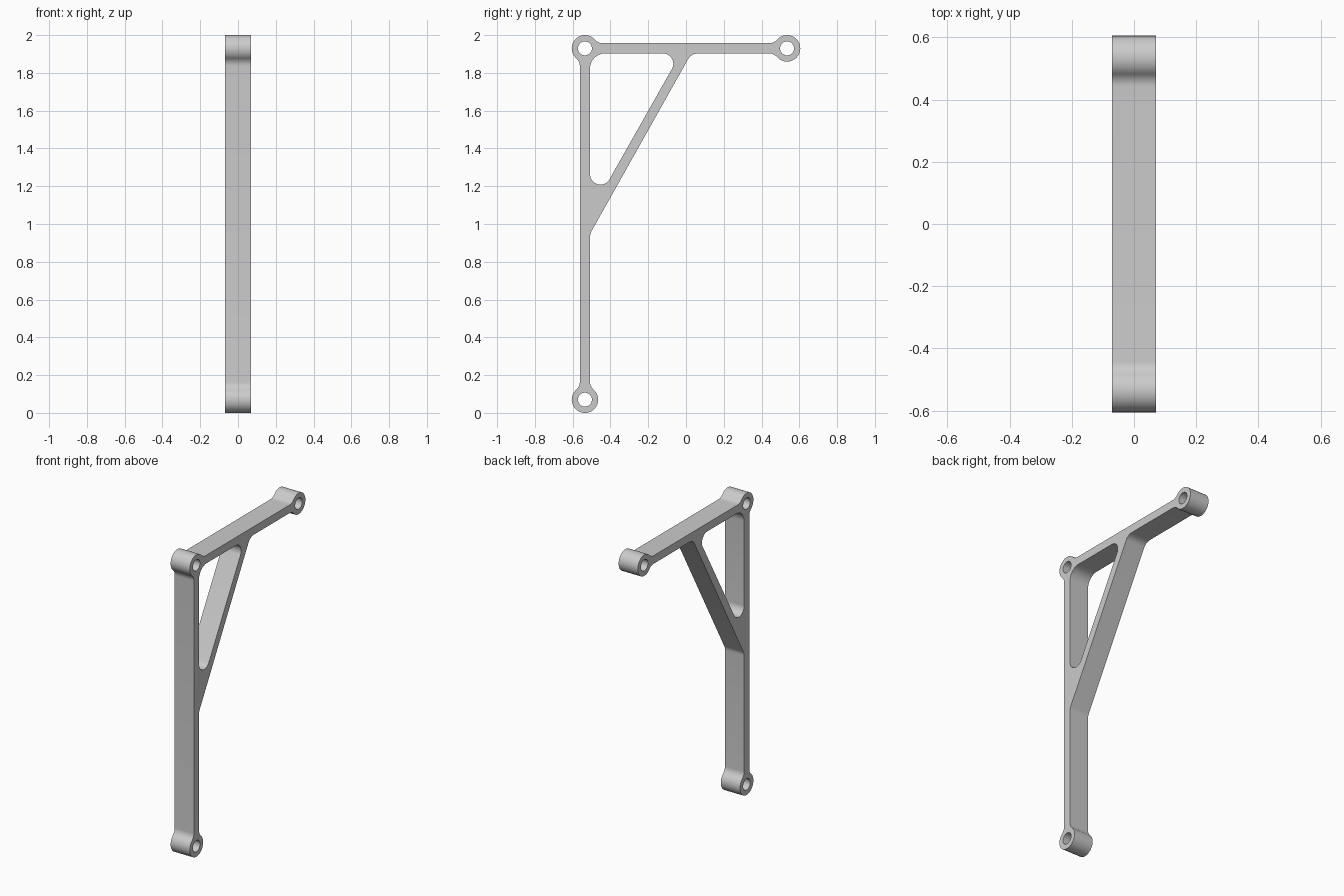
import bpy, bmesh
from math import atan2, cos, sin, radians, degrees, sqrt, ceil, tan
from mathutils import Matrix, Vector

cube = bpy.data.objects.get("Cube")
if cube:
    bpy.data.objects.remove(cube, do_unlink=True)

# Main sizes
HALF_WIDTH = 0.07     # half of the bracket's thickness along x
RING_R = 0.07         # outer radius of each eyelet
HOLE_R = 0.037
BAR = 0.027           # half of the bar thickness
NECK_R = 0.055        # fillet between eyelet and bar
REACH, LOW, HIGH = 0.535, 0.07, 1.93
INNER_Y = -REACH + BAR
UNDER_Z = HIGH - BAR
FOOT, CORNER, TIP = Vector((-REACH, LOW)), Vector((-REACH, HIGH)), Vector((REACH, HIGH))


def polar(c, r, deg):
    return c + r * Vector((cos(radians(deg)), sin(radians(deg))))


def arc(c, r, a0, a1):
    n = max(4, ceil(abs(a1 - a0) / 7.5))
    return [polar(c, r, a0 + (a1 - a0) * i / n) for i in range(n + 1)]


def eyelet(c, d_in, d_out):
    """Outline around an eyelet, between the bars at two directions, with necks."""
    side, dist = BAR + NECK_R, RING_R + NECK_R
    phi = degrees(atan2(side, sqrt(dist ** 2 - side ** 2)))
    return (arc(polar(c, dist, d_in + phi), NECK_R, d_in + 270, d_in + 180 + phi)
            + arc(c, RING_R, d_in + phi, d_out - phi)
            + arc(polar(c, dist, d_out - phi), NECK_R, d_out + 180 - phi, d_out + 90))


def fillet(before, corner, after, r):
    """Round one corner of a path."""
    u, v = (before - corner).normalized(), (after - corner).normalized()
    half = u.angle(v) / 2
    c = corner + (u + v).normalized() * (r / sin(half))
    start, end = corner + u * (r / tan(half)) - c, corner + v * (r / tan(half)) - c
    a0 = degrees(atan2(start.y, start.x))
    turn = (degrees(atan2(end.y, end.x)) - a0 + 180) % 360 - 180
    return arc(c, r, a0, a0 + turn)


# Outer outline: foot eyelet, brace, tip eyelet, corner eyelet
brace_low, brace_high = Vector((INNER_Y, 0.948)), Vector((0.028, UNDER_Z))
outline = (eyelet(FOOT, 90, 450)
           + fillet(Vector((INNER_Y, LOW)), brace_low, brace_high, 0.06)
           + fillet(brace_low, brace_high, Vector((REACH, UNDER_Z)), 0.06)
           + eyelet(TIP, 180, 540)
           + eyelet(CORNER, 0, 270))

# Triangular window with rounded corners
tri = [Vector((INNER_Y, UNDER_Z)), Vector((INNER_Y, 1.055)), Vector((-0.028, UNDER_Z))]
window = []
for i, r in enumerate((0.08, 0.055, 0.055)):
    window += fillet(tri[i - 1], tri[i], tri[(i + 1) % 3], r)

holes = [arc(c, HOLE_R, 0, 360) for c in (FOOT, CORNER, TIP)]

# Filled flat curve, thickened both ways
curve = bpy.data.curves.new("bracket_profile", "CURVE")
curve.dimensions = "2D"
curve.fill_mode = "BOTH"
curve.extrude = HALF_WIDTH
for loop in [outline, window] + holes:
    pts = [p for i, p in enumerate(loop) if (p - loop[i - 1]).length > 1e-4]
    spline = curve.splines.new("POLY")
    spline.points.add(len(pts) - 1)
    for sp, p in zip(spline.points, pts):
        sp.co = (p.x, p.y, 0, 1)
    spline.use_cyclic_u = True

bracket = bpy.data.objects.new("support_bracket", curve)
bpy.context.collection.objects.link(bracket)
bpy.ops.object.select_all(action="DESELECT")
bracket.select_set(True)
bpy.context.view_layer.objects.active = bracket
bpy.ops.object.convert(target="MESH")
bracket = bpy.context.object
mesh = bracket.data

# Stand the profile up in the side plane and weld it
mesh.transform(Matrix(((0, 0, 1, 0), (1, 0, 0, 0), (0, 1, 0, 0), (0, 0, 0, 1))))
bm = bmesh.new()
bm.from_mesh(mesh)
bmesh.ops.remove_doubles(bm, verts=bm.verts, dist=1e-5)
bmesh.ops.recalc_face_normals(bm, faces=bm.faces)
bm.to_mesh(mesh)
bm.free()

# Single grey material
grey = bpy.data.materials.new("plain_grey")
grey.use_nodes = True
colour = (0.6, 0.6, 0.6, 1)
grey.diffuse_color = colour
grey.node_tree.nodes["Principled BSDF"].inputs["Base Color"].default_value = colour
mesh.materials.clear()
mesh.materials.append(grey)

bpy.ops.object.shade_smooth_by_angle(angle=radians(30))
